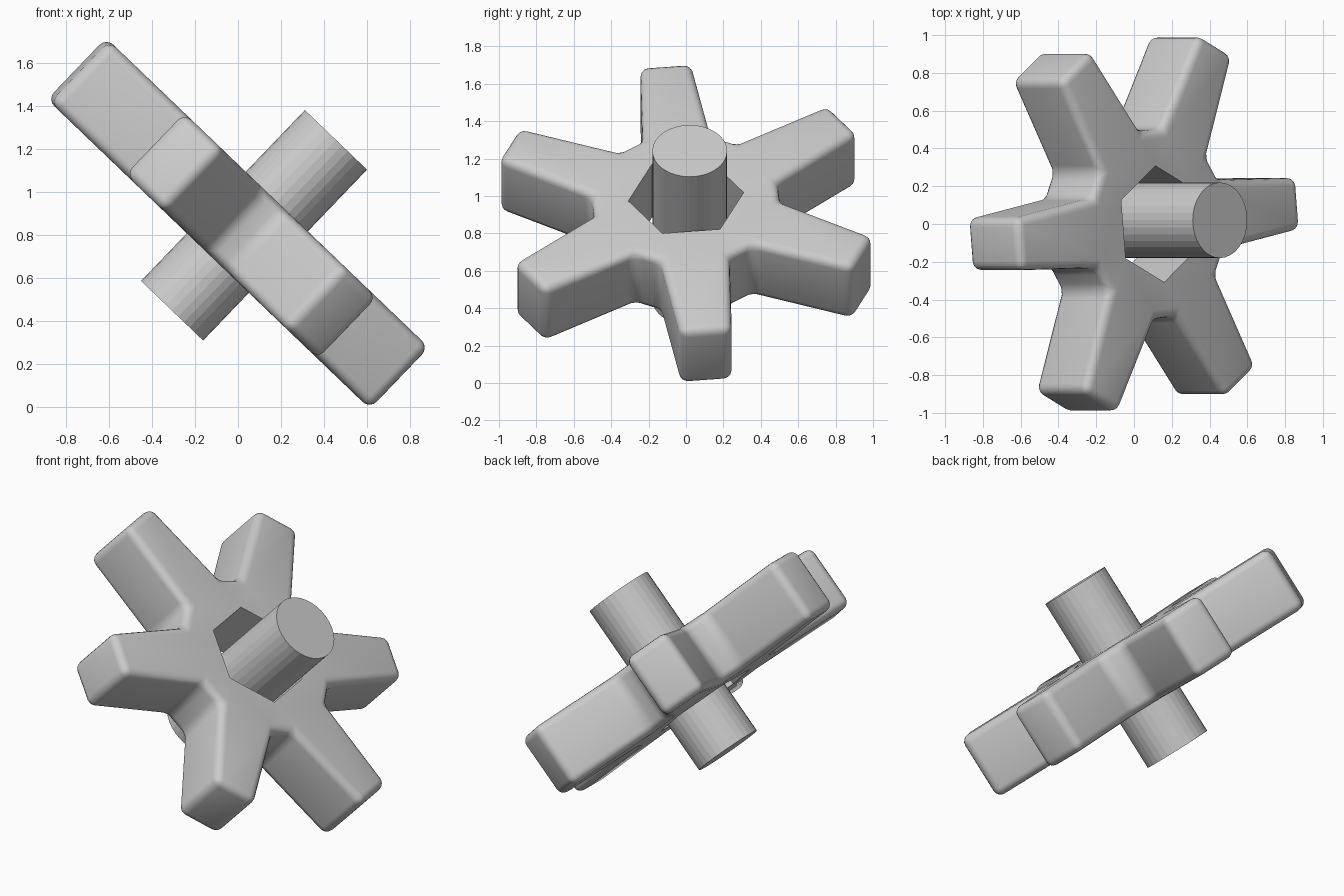
import bpy, bmesh, math
from mathutils import Matrix, Vector

if "Cube" in bpy.data.objects:
    bpy.data.objects.remove(bpy.data.objects["Cube"])

TILT = Matrix.Translation((0, 0, 0.853)) @ Matrix.Rotation(math.radians(43.8), 4, 'Y')
N, H = 6, 0.198            # tooth count, half thickness
TIP_R, ROOT_R, HOLE_R = 1.035, 0.47, 0.31
TIP_W, ROOT_W = 0.138, 0.185


def add_object(name, bm, matrix):
    mesh = bpy.data.meshes.new(name)
    bm.to_mesh(mesh)
    bm.free()
    ob = bpy.data.objects.new(name, mesh)
    bpy.context.collection.objects.link(ob)
    ob.matrix_world = matrix
    return ob


# Gear: six tapered teeth around a hexagonal hole
bm = bmesh.new()
layers = []
for z in (-H, H):
    outer, hole = [], []
    for k in range(N):
        rot = Matrix.Rotation(math.radians(6 + 60 * k), 3, 'Z')
        for x, y in ((ROOT_R, -ROOT_W), (TIP_R, -TIP_W), (TIP_R, TIP_W), (ROOT_R, ROOT_W)):
            outer.append(bm.verts.new(rot @ Vector((x, y, z))))
        a = math.radians(-30)
        hole.append(bm.verts.new(rot @ Vector((HOLE_R * math.cos(a), HOLE_R * math.sin(a), z))))
    for k in range(N):
        n = (k + 1) % N
        bm.faces.new([hole[n], hole[k]] + outer[4 * k:4 * k + 4])
        bm.faces.new([hole[n], outer[4 * k + 3], outer[4 * n]])
    layers.append((outer, hole))
(o0, h0), (o1, h1) = layers
walls = []
for lo, hi, is_outer in ((o0, o1, True), (h0, h1, False)):
    for i in range(len(lo)):
        j = (i + 1) % len(lo)
        f = bm.faces.new((lo[i], lo[j], hi[j], hi[i]))
        if is_outer:
            walls.append(f)
bmesh.ops.recalc_face_normals(bm, faces=bm.faces)
rim = list({e for f in walls for e in f.edges})
bmesh.ops.bevel(bm, geom=rim, offset=0.05, segments=4, profile=0.5,
                affect='EDGES', clamp_overlap=True)
gear = add_object("gear", bm, TILT)
bpy.context.view_layer.objects.active = gear
gear.select_set(True)
bpy.ops.object.shade_smooth_by_angle(angle=math.radians(35))

# Axle: faceted rod resting loosely in the hole
bm = bmesh.new()
bmesh.ops.create_cone(bm, cap_ends=True, segments=32, radius1=0.2, radius2=0.2, depth=1.1)
add_object("axle", bm, TILT @ Matrix.Translation((0.06, 0.02, 0.045)))
